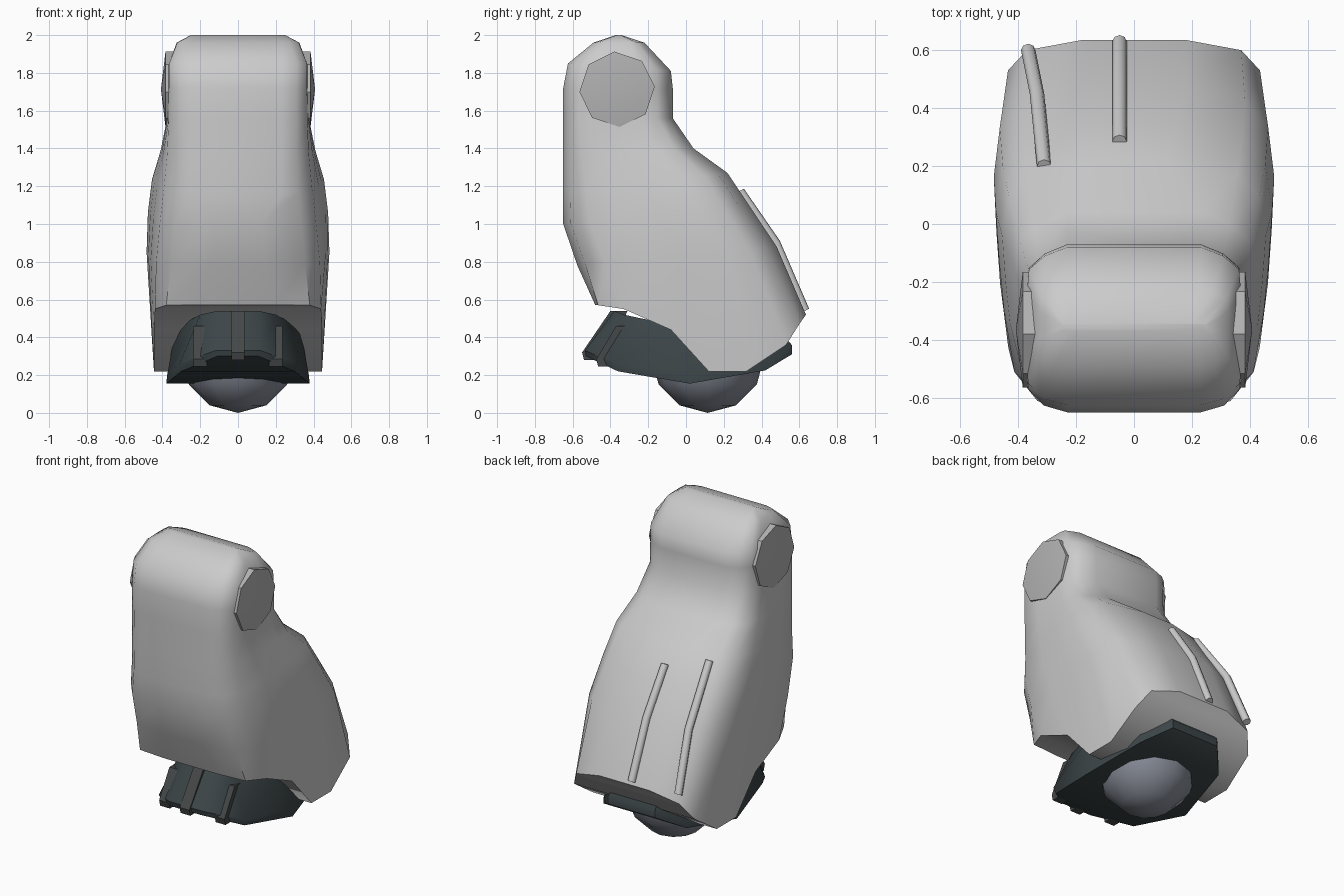
import bpy, bmesh, math
from mathutils import Matrix

if "Cube" in bpy.data.objects:
    bpy.data.objects.remove(bpy.data.objects["Cube"])


def material(name, rgb):
    m = bpy.data.materials.new(name)
    m.diffuse_color = (*rgb, 1)
    m.use_nodes = True
    m.node_tree.nodes["Principled BSDF"].inputs["Base Color"].default_value = m.diffuse_color
    return m


def finish(name, bm, mat=None, angle=30):
    bmesh.ops.remove_doubles(bm, verts=bm.verts, dist=0.0005)
    bmesh.ops.recalc_face_normals(bm, faces=bm.faces)
    me = bpy.data.meshes.new(name)
    bm.to_mesh(me)
    bm.free()
    ob = bpy.data.objects.new(name, me)
    bpy.context.collection.objects.link(ob)
    if mat:
        me.materials.append(mat)
    bpy.ops.object.select_all(action='DESELECT')
    ob.select_set(True)
    bpy.context.view_layer.objects.active = ob
    bpy.ops.object.shade_smooth_by_angle(angle=math.radians(angle))
    return ob


def skin(bm, rings):
    n = len(rings[0])
    for a, b in zip(rings, rings[1:]):
        for i in range(n):
            j = (i + 1) % n
            bm.faces.new((a[i], a[j], b[j], b[i]))


def loft(name, half_rings, mat=None, angle=30):
    """Skin mirrored half rings (front to back); caps are left-right strips."""
    bm = bmesh.new()
    rings = []
    for half in half_rings:
        right = [bm.verts.new(p) for p in half]
        left = [bm.verts.new((-x, y, z)) for x, y, z in half]
        rings.append(right + left[::-1])
    skin(bm, rings)
    n = len(rings[0])
    for r in (rings[0], rings[-1]):
        for i in range(n // 2 - 1):
            bm.faces.new((r[i], r[i + 1], r[n - 2 - i], r[n - 1 - i]))
    return finish(name, bm, mat, angle)


dark = material("dark_joint", (0.045, 0.06, 0.065))
rib_mat = material("dark_rib", (0.06, 0.065, 0.065))
blue = material("ball_grey", (0.24, 0.26, 0.31))
cap_mat = material("cap_grey", (0.45, 0.45, 0.45))

# Armour shell: arched bottom edge, then slanted sections up to the rounded head
T = [0, .04, .14, .35, .52, .7, .86, .945, 1]
W_HEAD = [0, .84, .99, 1, 1, 1, .98, .83, 0]
W_BODY = [0, .70, .865, .94, .975, 1, .95, .78, 0]   # narrower at the front
bottom = [(.2, -.48, .57), (.38, -.465, .57), (.44, -.33, .55), (.445, -.08, .44),
          (.445, .12, .22), (.445, .32, .22), (.435, .53, .36), (.37, .6, .47),
          (.18, .635, .52)]
# front y, front z, back y, back z, half width, front flat, back flat, body share
sections = [
    (-.575, .78, .48, .88, .484, .15, .18, .75),
    (-.65, 1.0, .34, 1.09, .477, .12, .15, 1),
    (-.65, 1.16, .22, 1.27, .455, .23, .11, 1),
    (-.65, 1.36, .04, 1.40, .41, .23, .23, .6),
    (-.65, 1.56, -.07, 1.56, .375, .23, .23, .1),
    (-.65, 1.72, -.07, 1.72, .37, .23, .23, 0),
    (-.625, 1.85, -.08, 1.81, .37, .23, .23, 0),
    (-.49, 1.96, -.22, 1.96, .325, .23, .23, 0),
    (-.37, 2.0, -.34, 2.0, .25, .2, .2, 0),
]
rings = [bottom]
for fy, fz, by, bz, w, ff, fb, s in sections:
    ring = [(w * (h + (b - h) * s), fy + (by - fy) * t, fz + (bz - fz) * t)
            for t, h, b in zip(T, W_HEAD, W_BODY)]
    ring[0] = (ff, fy, fz)
    ring[-1] = (fb, by, bz)
    rings.append(ring)
loft("shin_shell", rings, None, 50)

# Knee pivot caps: eight-sided, slightly domed discs on both sides of the head
for side, label in ((1, "right"), (-1, "left")):
    bm = bmesh.new()
    loops = []
    for x, r in ((.34, .2), (.384, .2)):
        loops.append([bm.verts.new((side * x,
                                    -.365 + r * math.cos(math.radians(45 * i + 4)),
                                    1.713 + r * math.sin(math.radians(45 * i + 4))))
                      for i in range(8)])
    skin(bm, loops)
    bm.faces.new(loops[0])
    apex = bm.verts.new((side * .408, -.365, 1.713))
    for i in range(8):
        bm.faces.new((loops[1][i], loops[1][(i + 1) % 8], apex))
    finish("knee_cap_" + label, bm, cap_mat, 30)

# Ankle collar under the shell
loft("ankle_collar", [
    [(.11, -.53, .30), (.30, -.36, .22), (.38, .02, .155), (.30, .42, .225), (.17, .56, .31)],
    [(.12, -.535, .33), (.31, -.37, .26), (.375, .02, .2), (.30, .42, .26), (.17, .56, .36)],
    [(.11, -.38, .54), (.20, -.33, .52), (.33, 0, .45), (.28, .38, .40), (.15, .48, .45)],
], dark, 45)


# Upright ribs on the front of the collar
def rib(name, x, y0, z0, y1, z1):
    bm = bmesh.new()
    pts = [(y0, z0), (y0 - .01, z0 + .04), (y1 - .01, z1), (y1 + .08, z1), (y0 + .12, z0)]
    ends = [[bm.verts.new((x + s, y, z)) for y, z in pts] for s in (-.035, .035)]
    for e in ends:
        bm.faces.new(e)
    skin(bm, ends)
    finish(name, bm, rib_mat, 25)


rib("collar_rib_middle", 0, -.54, .28, -.39, .54)
rib("collar_rib_right", .2, -.465, .245, -.36, .46)
rib("collar_rib_left", -.2, -.465, .245, -.36, .46)

# Ankle ball
bm = bmesh.new()
bmesh.ops.create_uvsphere(bm, u_segments=12, v_segments=6, radius=.3,
                          matrix=Matrix.Translation((0, .115, .3)))
finish("ankle_ball", bm, blue, 40)


# Two raised strips down the calf
def strip(name, path, r=.025):
    bm = bmesh.new()
    loops = []
    for x, y, z in path:
        loops.append([bm.verts.new((x + r * math.cos(a), y + .88 * r * math.sin(a),
                                    z + .45 * r * math.sin(a)))
                      for a in (math.tau * i / 8 for i in range(8))])
    skin(bm, loops)
    bm.faces.new(loops[0])
    bm.faces.new(loops[-1])
    finish(name, bm, None, 50)


strip("calf_strip_middle", [(-.05, .285, 1.175), (-.05, .475, .9), (-.05, .63, .54)])
strip("calf_strip_left", [(-.31, .2, 1.235), (-.335, .45, .89), (-.365, .6, .53)])
